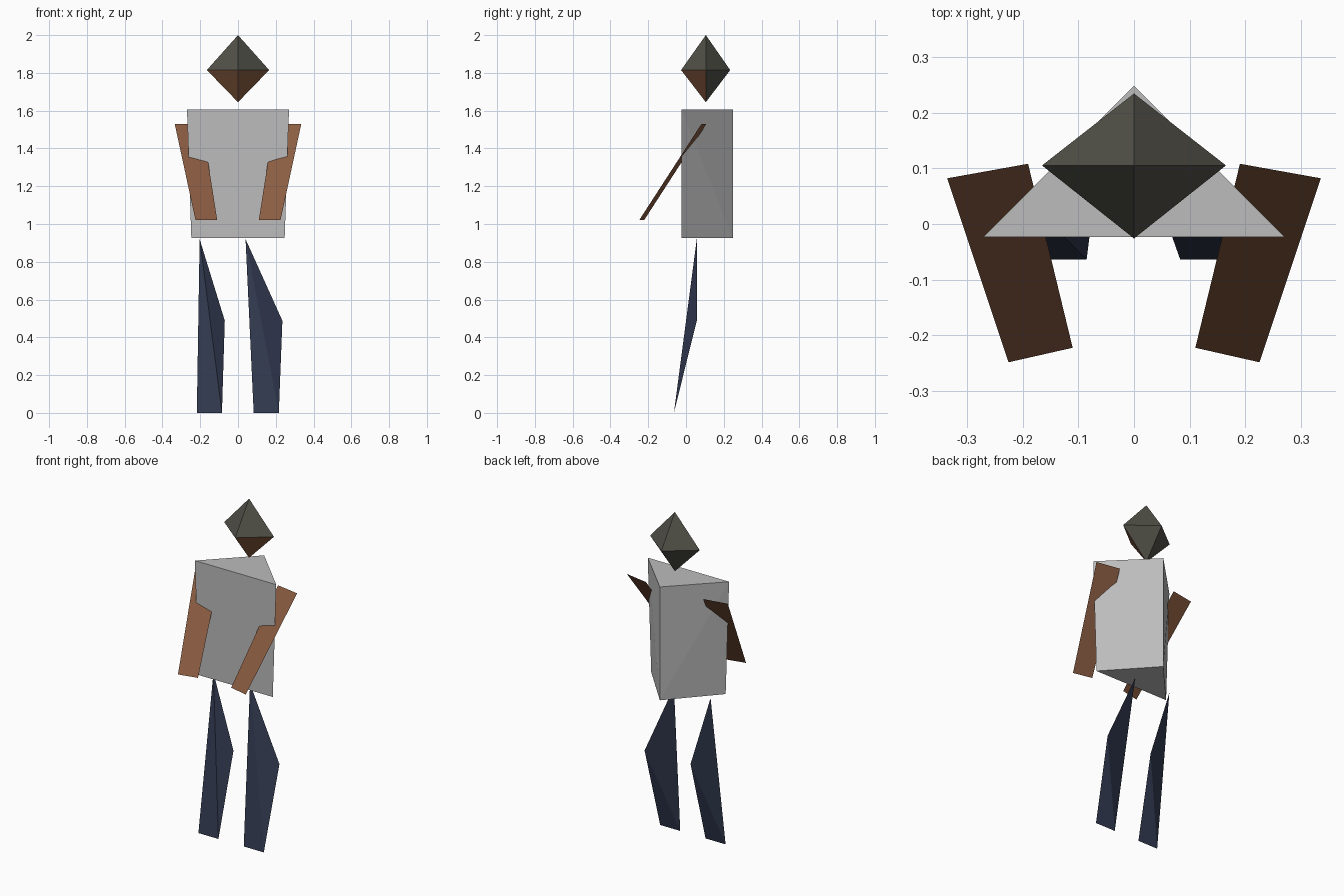
import bpy, bmesh

if "Cube" in bpy.data.objects:
    bpy.data.objects.remove(bpy.data.objects["Cube"])


def srgb(r, g, b):
    return tuple((c / 255 / 12.92) if c < 10 else ((c / 255 + 0.055) / 1.055) ** 2.4
                 for c in (r, g, b)) + (1.0,)


def material(name, rgb):
    m = bpy.data.materials.new(name)
    m.diffuse_color = srgb(*rgb)
    m.use_nodes = True
    m.node_tree.nodes["Principled BSDF"].inputs["Base Color"].default_value = m.diffuse_color
    return m


hair = material("dark hair", (80, 79, 71))
skin = material("brown skin", (138, 92, 65))
shirt = material("light grey cloth", (188, 188, 188))
denim = material("dark blue cloth", (50, 58, 80))


def build(name, points, mats, hull=True):
    """Convex solid through the points, or one flat panel when hull is False."""
    bm = bmesh.new()
    verts = [bm.verts.new(p) for p in points]
    if hull:
        bmesh.ops.convex_hull(bm, input=verts)
        bmesh.ops.dissolve_limit(bm, angle_limit=0.005, verts=bm.verts, edges=bm.edges)
        bmesh.ops.recalc_face_normals(bm, faces=bm.faces)
    else:
        bm.faces.new(verts)
    me = bpy.data.meshes.new(name)
    bm.to_mesh(me)
    bm.free()
    for m in mats:
        me.materials.append(m)
    ob = bpy.data.objects.new(name, me)
    bpy.context.collection.objects.link(ob)
    return ob


# Head: stretched octahedron, face colour on the lower front sides
hy, hz = 0.105, 1.815
head = build("head", [(0, hy, 2.0), (0, hy, 1.645), (-0.165, hy, hz), (0.165, hy, hz),
                      (0, -0.026, hz), (0, 0.234, hz)], [hair, skin])
for f in head.data.polygons:
    f.material_index = int(f.normal.z < 0 and f.normal.y < 0)

# Torso: triangular prism, slightly narrower at the waist
build("torso", [p for w, z in ((0.247, 0.925), (0.27, 1.605))
                for p in ((-w, -0.023, z), (w, -0.023, z), (0, 0.248, z))], [shirt])

# Arms: mirrored flat panels reaching forward
for side, s in (("left", 1), ("right", -1)):
    pts = [(0.19 * s, 0.108, 1.53), (0.11 * s, -0.222, 1.02),
           (0.225 * s, -0.248, 1.02), (0.335 * s, 0.082, 1.53)]
    build(side + "_arm", pts if s > 0 else pts[::-1], [skin], hull=False)

# Legs: thin tetrahedra, both leaning the same way
for side, top, knee, foot in (("left", 0.04, 0.235, 0.083), ("right", -0.203, -0.07, -0.218)):
    build(side + "_leg", [(top, 0.057, 0.92), (knee, 0.057, 0.488),
                          (foot, -0.064, 0), (foot + 0.133, -0.064, 0)], [denim])
